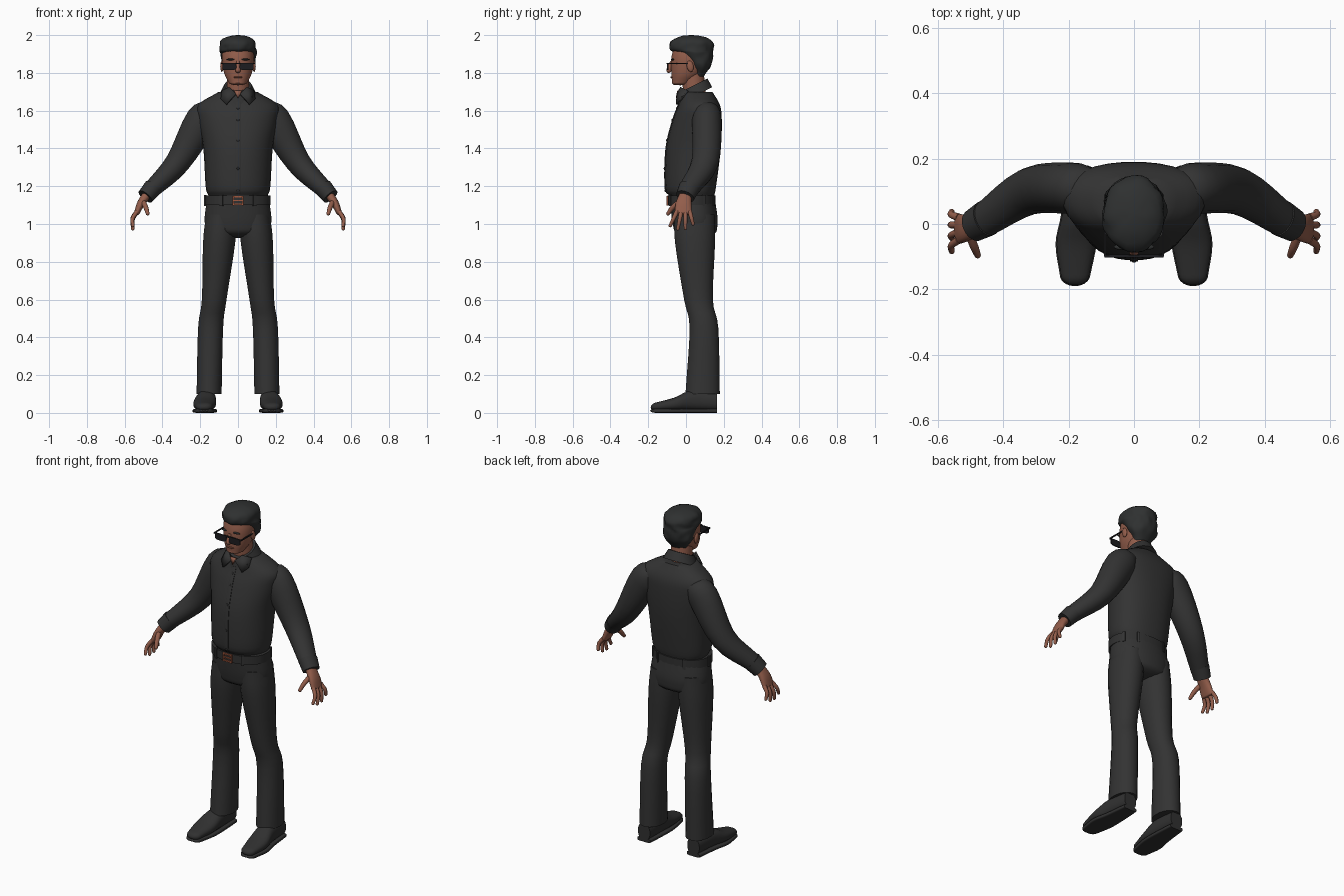
import bpy, bmesh, math
from mathutils import Vector, Matrix, noise

if "Cube" in bpy.data.objects:
    bpy.data.objects.remove(bpy.data.objects["Cube"])


def material(name, red, green, blue):
    mat = bpy.data.materials.new(name)
    mat.use_nodes = True
    mat.diffuse_color = (red, green, blue, 1)
    shader = mat.node_tree.nodes["Principled BSDF"]
    shader.inputs["Base Color"].default_value = (red, green, blue, 1)
    shader.inputs["Roughness"].default_value = 0.8
    return mat


CLOTH = material("black cloth", 0.033, 0.033, 0.033)
LEATHER = material("black leather", 0.03, 0.03, 0.03)
HAIR = material("dark hair", 0.028, 0.03, 0.03)
SKIN = material("brown skin", 0.29, 0.11, 0.07)
LIPS = material("lip brown", 0.22, 0.08, 0.05)
GLASS = material("dark glass", 0.012, 0.012, 0.014)
COPPER = material("copper", 0.36, 0.1, 0.05)

# Planes in which cross-sections lie; without one they turn with the path
ACROSS = Vector((1, 0, 0))
FLAT = (ACROSS, Vector((0, 1, 0)))
UPRIGHT = (ACROSS, Vector((0, 0, 1)))
TILTED = (ACROSS, Vector((0, 1, 0.5)))


def finish(name, bm, mat):
    bmesh.ops.recalc_face_normals(bm, faces=bm.faces)
    mesh = bpy.data.meshes.new(name)
    bm.to_mesh(mesh)
    bm.free()
    mesh.materials.append(mat)
    obj = bpy.data.objects.new(name, mesh)
    bpy.context.collection.objects.link(obj)
    bpy.ops.object.select_all(action="DESELECT")
    bpy.context.view_layer.objects.active = obj
    obj.select_set(True)
    bpy.ops.object.shade_smooth_by_angle(angle=math.radians(50))
    return obj


def ring(x=0, y=0, z=0, wide=0, deep=None):
    return Vector((x, y, z, wide, wide if deep is None else deep))


def smooth(rings, steps=4):
    """Fill in rings along a smooth curve through the given ones."""
    ends = [rings[0] * 2 - rings[1], *rings, rings[-1] * 2 - rings[-2]]
    result = []
    for before, start, stop, after in zip(ends, ends[1:], ends[2:], ends[3:]):
        for step in range(steps):
            t = step / steps
            lean_in, lean_out = (stop - before) / 2, (after - start) / 2
            ease = t * t * (3 - 2 * t)
            result.append(start.lerp(stop, ease) + lean_in * t * (1 - t) ** 2
                          - lean_out * t * t * (1 - t))
    return result + [rings[-1]]


def loft(name, rings, mat, plane=None, sides=20, power=2, widen=0, dome=0, rough=0, mirror=1):
    """Skin the rings; dome is the height of a rounded closing end."""
    rings = smooth(rings)
    last = rings[-1]
    onward = (last - rings[-2]).to_3d().normalized()
    for step in range(1, 6 if dome else 1):
        angle = step * 0.3
        centre = last.to_3d() + onward * dome * math.sin(angle)
        rings.append(ring(*centre, *(radius * math.cos(angle) for radius in last[3:])))
    bm = bmesh.new()
    loops = []
    for i, (x, y, z, wide, deep) in enumerate(rings):
        centre = Vector((x, y, z))
        if plane:
            u, v = plane
        else:
            along = rings[min(i + 1, len(rings) - 1)] - rings[max(i - 1, 0)]
            along = along.to_3d().normalized()
            u = along.cross(Vector((0, 1, 0))).normalized()
            v = u.cross(along)
        loop = []
        for j in range(sides):
            angle = math.tau * (j + 0.5) / sides
            c, s = (math.copysign(abs(f(angle)) ** (2 / power), f(angle)) for f in (math.cos, math.sin))
            arm = u * wide * c * (1 + widen * s) + v * deep * s
            point = centre + arm
            point += arm.normalized() * noise.noise(point * 28) * rough
            loop.append(bm.verts.new((point.x * mirror, point.y, point.z)))
        loops.append(loop)
    for low, high in zip(loops, loops[1:]):
        for j in range(sides):
            bm.faces.new((low[j - 1], low[j], high[j], high[j - 1]))
    bm.faces.new(loops[0])
    bm.faces.new(loops[-1])
    return finish(name, bm, mat)


def place(centre, size, axis="Z", turn=0):
    return Matrix.Translation(centre) @ Matrix.Rotation(turn, 4, axis) @ Matrix.Diagonal((*size, 1))


def box(name, centre, size, mat, turn=0):
    bm = bmesh.new()
    bmesh.ops.create_cube(bm, size=1, matrix=place(centre, size, turn=turn))
    return finish(name, bm, mat)


def ball(name, centre, radii, mat, tilt=0):
    bm = bmesh.new()
    bmesh.ops.create_uvsphere(bm, u_segments=16, v_segments=10, radius=1,
                              matrix=place(centre, radii, "X", tilt))
    return finish(name, bm, mat)


def plate(name, points, mat, mirror=1):
    bm = bmesh.new()
    bm.faces.new([bm.verts.new((x * mirror, y, z)) for x, y, z in points])
    solid = finish(name, bm, mat).modifiers.new("thickness", "SOLIDIFY")
    solid.thickness, solid.offset = 0.009, 0


# Shirt body, blousing slightly over the belt
hem = ring(y=0.03, z=1.15, wide=0.155, deep=0.12)
blouse = ring(y=0.025, z=1.2, wide=0.17, deep=0.135)
chest = ring(y=0.04, z=1.4, wide=0.182, deep=0.145)
armpit = ring(y=0.06, z=1.55, wide=0.21, deep=0.13)
shoulder = ring(y=0.07, z=1.63, wide=0.21, deep=0.11)
collar = ring(y=0.06, z=1.7, wide=0.1, deep=0.08)
torso = [hem, blouse, chest, armpit, shoulder, collar]
loft("shirt_body", torso, CLOTH, FLAT, sides=32, power=2.25, widen=0.1)

# Placket and buttons follow the front of the shirt
front = [ring(y=y - deep, z=z, wide=0.013, deep=0.004) for x, y, z, wide, deep in smooth(torso)[1:-3]]
loft("button_placket", front, CLOTH, FLAT, sides=12, power=5)
for spot in front[2::3]:
    ball("shirt_button", (0, spot.y - 0.004, spot.z), (0.007, 0.003, 0.007), LEATHER)

# Collar band, and the skin showing in the open neck
loft("collar_band", [ring(y=0.05, z=1.68, wide=0.1, deep=0.09), ring(y=0.042, z=1.735, wide=0.072)],
     CLOTH, TILTED)
plate("open_neck", [(-0.02, -0.042, 1.705), (0, -0.05, 1.665), (0.02, -0.042, 1.705)], SKIN)

# Neck, head, nose and mouth
loft("neck", [ring(y=0.05, z=1.64, wide=0.06), ring(y=0.035, z=1.8, wide=0.06)], SKIN, FLAT)
brow = ring(y=0.022, z=1.88, wide=0.086, deep=0.1)
cheek = ring(y=0.005, z=1.8, wide=0.074, deep=0.083)
jaw = ring(y=-0.022, z=1.75, wide=0.05, deep=0.052)
skull = ring(y=0.03, z=1.95, wide=0.075, deep=0.09)
loft("head", [skull, brow, cheek, jaw], SKIN, FLAT, sides=28, power=2.15, dome=0.018)
loft("nose", [ring(y=-0.076, z=1.86, wide=0.009), ring(y=-0.09, z=1.815, wide=0.015)],
     SKIN, sides=12, dome=0.015)
ball("mouth", (0, -0.075, 1.777), (0.026, 0.008, 0.005), LIPS)
ball("chin", (0, -0.055, 1.75), (0.026, 0.02, 0.015), SKIN)

# Short wavy hair, low at the nape and high over the forehead
nape = ring(y=0.06, z=1.78, wide=0.048, deep=0.034)
behind_ears = ring(y=0.072, z=1.84, wide=0.085, deep=0.062)
sideburns = ring(y=0.052, z=1.9, wide=0.095, deep=0.09)
hairline = ring(y=0.033, z=1.92, wide=0.096, deep=0.112)
crown = ring(y=0.03, z=1.955, wide=0.094, deep=0.113)
loft("hair", [nape, behind_ears, sideburns, hairline, crown], HAIR, FLAT, sides=36, dome=0.045, rough=0.01)

# Trouser seat and belt
waist = ring(y=0.034, z=1.13, wide=0.165, deep=0.12)
hips = ring(y=0.046, z=1.03, wide=0.178, deep=0.122)
crotch = ring(y=0.05, z=0.97, wide=0.17, deep=0.115)
loft("trouser_seat", [waist, hips, crotch], CLOTH, FLAT, sides=28, power=2.2, dome=0.045)
belt = ring(y=0.03, z=1.1, wide=0.172, deep=0.127)
loft("belt", [belt, belt + ring(z=0.05)], LEATHER, FLAT, sides=40, power=2.2)
for degrees in range(-120, 240, 60):
    angle = math.radians(degrees + 30 * (degrees == 0))
    box("belt_loop", (0.174 * math.cos(angle), 0.03 + 0.13 * math.sin(angle), 1.124),
        (0.012, 0.016, 0.06), CLOTH, angle)

# Belt buckle: a square frame and prong
for end in (-1, 1):
    box("buckle_rail", (0, -0.1, 1.124 + end * 0.02), (0.06, 0.009, 0.008), COPPER)
    box("buckle_post", (end * 0.026, -0.1, 1.124), (0.008, 0.009, 0.05), COPPER)
box("buckle_prong", (0, -0.1, 1.124), (0.05, 0.008, 0.007), COPPER)

# Stations of the left limbs, mirrored for the right
leg = [ring(x=0.09, y=0.045, z=1.05, wide=0.08, deep=0.108),
       ring(x=0.1, y=0.048, z=0.9, wide=0.086, deep=0.107),
       ring(x=0.126, y=0.066, z=0.6, wide=0.066, deep=0.077),
       ring(x=0.145, y=0.095, z=0.45, wide=0.067, deep=0.077),
       ring(x=0.153, y=0.088, z=0.1, wide=0.067, deep=0.092)]
heel = ring(x=0.164, y=0.165, z=0.06, wide=0.04, deep=0.048)
instep = ring(x=0.168, y=0.03, z=0.066, wide=0.052, deep=0.054)
ball_of_foot = ring(x=0.177, y=-0.06, z=0.047, wide=0.06, deep=0.035)
toe = ring(x=0.18, y=-0.155, z=0.034, wide=0.044, deep=0.022)
shoe = [heel, instep, ball_of_foot, toe]
sole = [ring(x, y, 0.011, wide + 0.003, 0.011) for x, y, z, wide, deep in shoe]
sleeve = [ring(x=0.13, y=0.11, z=1.6, wide=0.05, deep=0.06),
          ring(x=0.19, y=0.11, z=1.55, wide=0.088, deep=0.078),
          ring(x=0.32, y=0.1, z=1.325, wide=0.066, deep=0.072),
          ring(x=0.46, y=0.01, z=1.18, wide=0.046, deep=0.053)]
cuff = [ring(x=0.45, y=0.018, z=1.193, wide=0.05, deep=0.057),
        ring(x=0.49, y=-0.005, z=1.145, wide=0.045, deep=0.05)]
palm = [ring(x=0.475, z=1.165, wide=0.024, deep=0.03),
        ring(x=0.513, y=-0.012, z=1.11, wide=0.021, deep=0.041),
        ring(x=0.535, y=-0.015, z=1.06, wide=0.015, deep=0.046)]
thumb = [ring(x=0.505, y=-0.025, z=1.125, wide=0.014), ring(x=0.488, y=-0.07, z=1.088, wide=0.013),
         ring(x=0.478, y=-0.095, z=1.055, wide=0.01)]

for label, side in (("left_", 1), ("right_", -1)):
    loft(label + "trouser_leg", leg, CLOTH, FLAT, power=2.1, mirror=side)
    loft(label + "shoe", shoe, LEATHER, UPRIGHT, power=2.4, dome=0.032, mirror=side)
    loft(label + "sole", sole, LEATHER, UPRIGHT, power=5, dome=0.035, mirror=side)
    loft(label + "sleeve", sleeve, CLOTH, mirror=side)
    loft(label + "cuff", cuff, CLOTH, mirror=side)
    loft(label + "palm", palm, SKIN, power=2.3, dome=0.012, mirror=side)
    loft(label + "thumb", thumb, SKIN, sides=12, dome=0.01, mirror=side)
    # Four fingers fan out from the knuckles, the middle ones reaching lowest
    for number, finger in enumerate(("index", "middle", "ring", "little")):
        fan = number / 3
        arch = (fan - 0.45) ** 2 * 0.09
        knuckle = ring(x=0.535, y=-0.048 + fan * 0.068, z=1.066, wide=0.012)
        tip = ring(x=0.557, y=-0.083 + fan * 0.12, z=0.974 + arch, wide=0.009)
        bend = knuckle.lerp(tip, 0.5) + ring(x=0.012)
        loft(f"{label}{finger}_finger", [knuckle, bend, tip], SKIN, sides=12, dome=0.01, mirror=side)
    # Collar point, ear, brow and glasses
    plate(label + "collar_point", [(0.01, -0.046, 1.69), (0.062, -0.05, 1.632), (0.09, -0.025, 1.66),
                                   (0.085, 0.01, 1.705), (0.045, -0.026, 1.724)], CLOTH, side)
    ball(label + "ear", (side * 0.085, 0.022, 1.835), (0.009, 0.018, 0.03), SKIN, tilt=0.2)
    ball(label + "eyebrow", (side * 0.037, -0.07, 1.871), (0.025, 0.009, 0.005), HAIR)
    lens = ring(x=0.046, y=-0.1, z=1.833, wide=0.037, deep=0.019)
    loft(label + "lens", [lens, lens + ring(y=0.007)], GLASS, UPRIGHT, power=3.5, mirror=side)
    box(label + "temple", (side * 0.088, -0.037, 1.85), (0.006, 0.125, 0.007), GLASS)
box("glasses_bar", (0, -0.098, 1.85), (0.18, 0.008, 0.007), GLASS)
